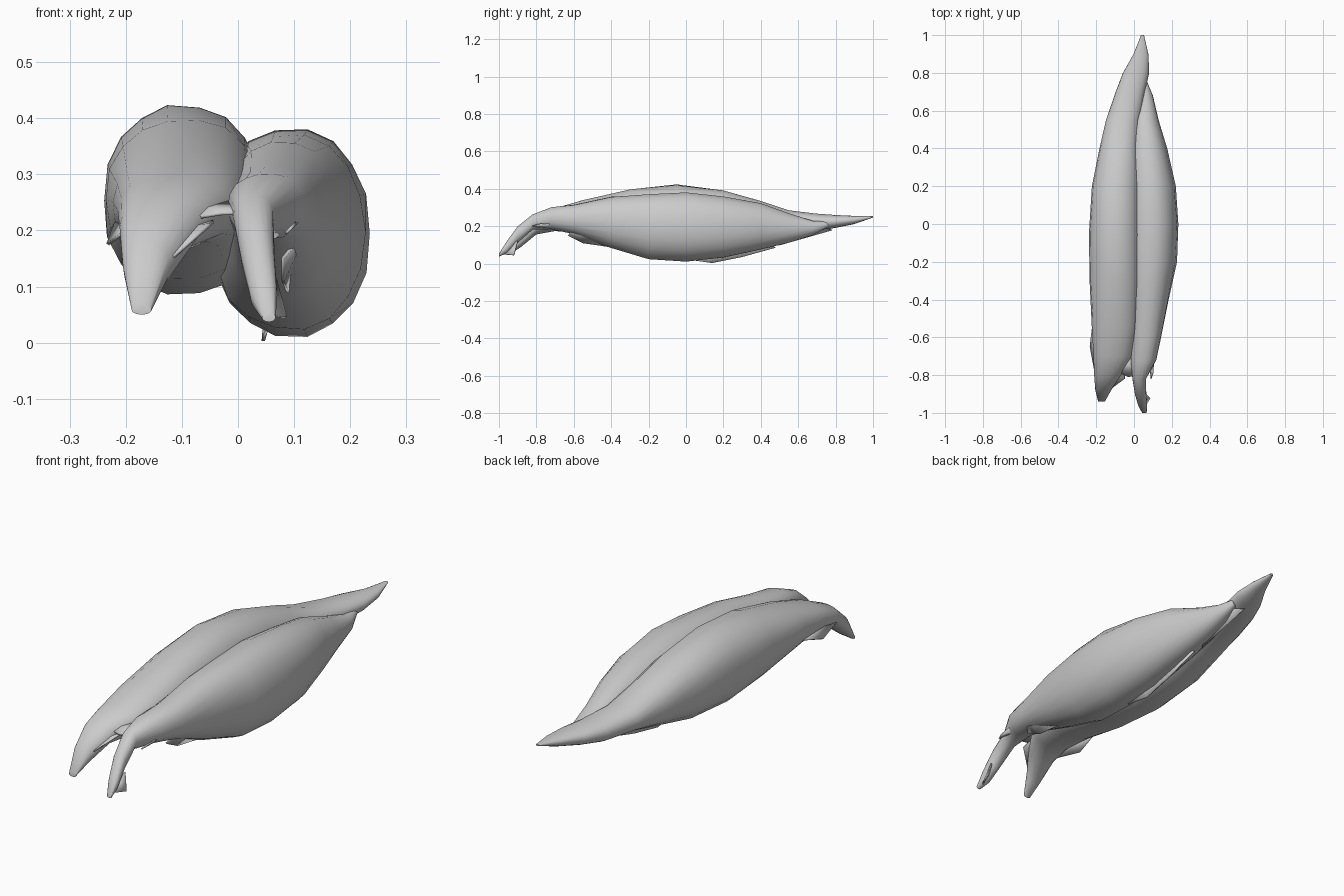
import bpy, bmesh, math, random

random.seed(4)


def finish(name, bm, angle):
    bmesh.ops.recalc_face_normals(bm, faces=bm.faces)
    mesh = bpy.data.meshes.new(name)
    bm.to_mesh(mesh)
    bm.free()
    ob = bpy.data.objects.new(name, mesh)
    bpy.context.collection.objects.link(ob)
    bpy.ops.object.select_all(action='DESELECT')
    ob.select_set(True)
    bpy.context.view_layer.objects.active = ob
    bpy.ops.object.shade_smooth_by_angle(angle=math.radians(angle))
    return ob


def loft(name, stations, sides=18, power=2.2):
    """Skin rounded rings given as (y, centre x, centre z, half width, half height)."""
    bm = bmesh.new()
    rings = []
    for y, cx, cz, rx, rz in stations:
        ring = []
        for i in range(sides):
            a = 2 * math.pi * i / sides
            c, s = math.cos(a), math.sin(a)
            wob = 1 + random.uniform(-0.025, 0.01)
            x = cx + rx * wob * math.copysign(abs(c) ** (2 / power), c)
            z = cz + rz * wob * math.copysign(abs(s) ** (2 / power), s)
            ring.append(bm.verts.new((x, y, z)))
        rings.append(ring)
    for a, b in zip(rings, rings[1:]):
        for i in range(sides):
            j = (i + 1) % sides
            bm.faces.new((a[i], a[j], b[j], b[i]))
    bm.faces.new(rings[0])
    bm.faces.new(rings[-1])
    return finish(name, bm, 50)


def sheet(name, points):
    """Thin torn piece of tissue."""
    bm = bmesh.new()
    bm.faces.new([bm.verts.new(p) for p in points])
    bmesh.ops.triangulate(bm, faces=bm.faces[:])
    ob = finish(name, bm, 30)
    mod = ob.modifiers.new("thickness", 'SOLIDIFY')
    mod.thickness = 0.006
    mod.offset = 0
    return ob


# Left belly, running from its broad front tendon to the long shared rear tendon
loft("left_muscle_head", [
    (-0.94, -0.172, 0.060, 0.018, 0.010),
    (-0.88, -0.163, 0.135, 0.042, 0.045),
    (-0.80, -0.140, 0.205, 0.072, 0.050),
    (-0.70, -0.110, 0.235, 0.105, 0.062),
    (-0.55, -0.100, 0.250, 0.125, 0.090),
    (-0.30, -0.097, 0.255, 0.140, 0.145),
    (-0.05, -0.097, 0.253, 0.143, 0.171),
    (0.20, -0.093, 0.250, 0.133, 0.145),
    (0.40, -0.078, 0.240, 0.105, 0.095),
    (0.55, -0.060, 0.230, 0.090, 0.055),
    (0.70, -0.020, 0.220, 0.078, 0.047),
    (0.80, 0.010, 0.225, 0.070, 0.035),
    (0.90, 0.037, 0.233, 0.040, 0.022),
    (1.00, 0.045, 0.250, 0.008, 0.004)])

# Right belly, deeper, with a narrow front tendon
loft("right_muscle_head", [
    (-1.00, 0.055, 0.045, 0.012, 0.008),
    (-0.96, 0.046, 0.085, 0.024, 0.032),
    (-0.90, 0.035, 0.155, 0.030, 0.045),
    (-0.82, 0.028, 0.222, 0.036, 0.042),
    (-0.72, 0.050, 0.242, 0.068, 0.060),
    (-0.60, 0.065, 0.235, 0.080, 0.080),
    (-0.40, 0.080, 0.220, 0.105, 0.138),
    (-0.20, 0.090, 0.197, 0.137, 0.175),
    (0.00, 0.095, 0.195, 0.141, 0.186),
    (0.20, 0.090, 0.195, 0.132, 0.165),
    (0.40, 0.073, 0.200, 0.102, 0.125),
    (0.55, 0.060, 0.190, 0.070, 0.080),
    (0.68, 0.060, 0.190, 0.040, 0.038),
    (0.76, 0.055, 0.210, 0.012, 0.015)])

# Torn tissue sheets around the tendons and underside
flaps = {
    "tendon_bridge": [(-0.09, -0.78, 0.22), (-0.03, -0.81, 0.23), (0.02, -0.80, 0.23),
                      (0.03, -0.72, 0.25), (-0.08, -0.70, 0.25)],
    "tendon_web": [(-0.13, -0.88, 0.14), (-0.05, -0.82, 0.21), (-0.04, -0.72, 0.22),
                   (-0.13, -0.74, 0.20)],
    "tendon_foot": [(0.05, -0.98, 0.05), (0.085, -0.92, 0.045), (0.065, -0.90, 0.12),
                    (0.04, -0.94, 0.10)],
    "side_flap": [(0.09, -0.82, 0.20), (0.10, -0.79, 0.21), (0.11, -0.66, 0.22),
                  (0.08, -0.68, 0.19)],
    "lower_flap": [(0.08, -0.63, 0.15), (0.08, -0.55, 0.11), (0.09, -0.38, 0.085),
                   (0.13, -0.45, 0.20), (0.12, -0.60, 0.20)],
    "underside_flap": [(0.05, 0.02, 0.02), (0.045, 0.14, 0.003), (0.05, 0.30, 0.035),
                       (0.055, 0.48, 0.085), (0.05, 0.42, 0.12), (0.05, 0.15, 0.06)],
    "rear_flap": [(0.03, 0.50, 0.10), (0.02, 0.78, 0.18), (0.08, 0.70, 0.20),
                  (0.10, 0.66, 0.19)],
    "left_flap": [(-0.20, -0.82, 0.20), (-0.232, -0.65, 0.175), (-0.215, -0.50, 0.22)],
}
for name, pts in flaps.items():
    sheet(name, pts)
